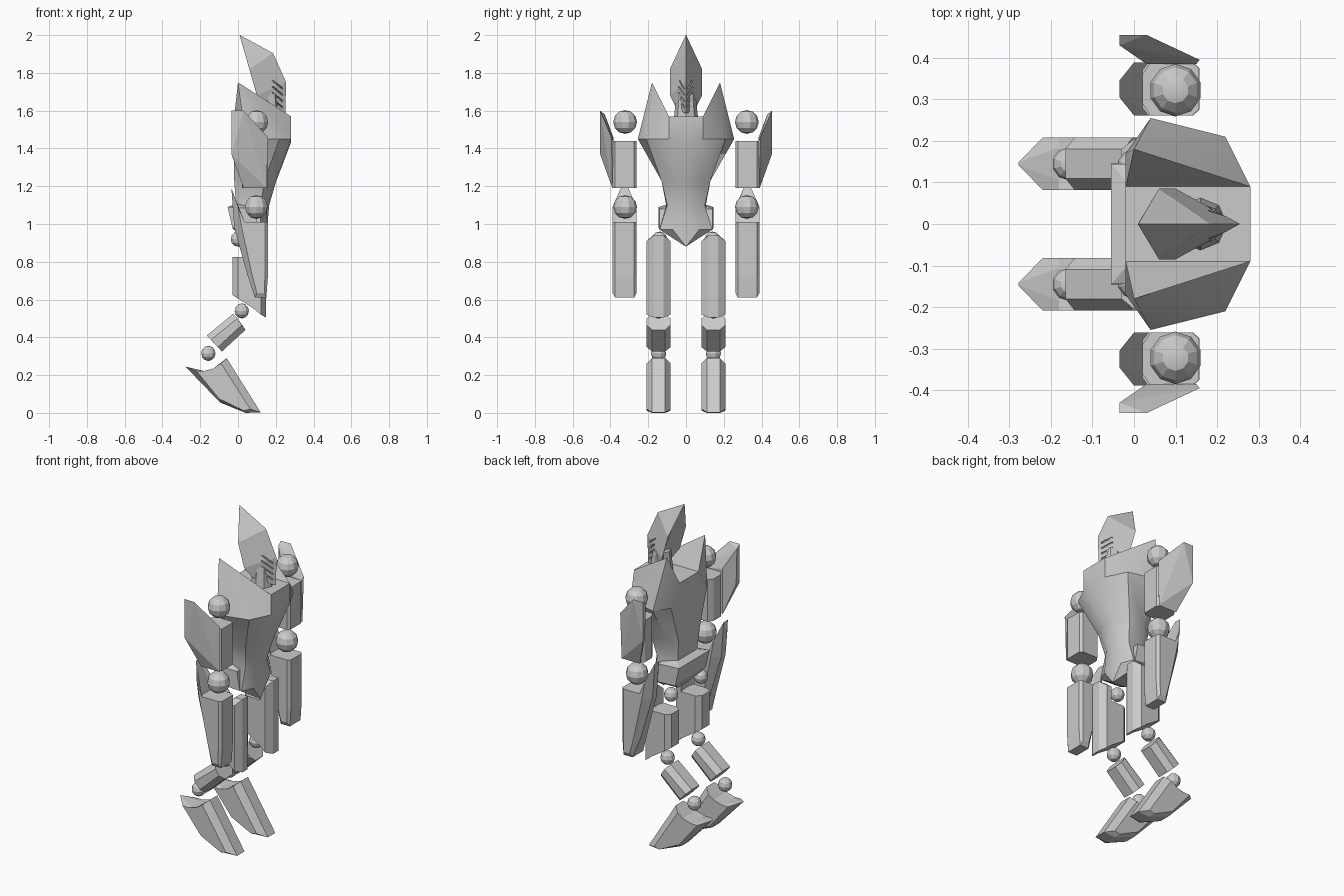
import bpy, bmesh, math
from mathutils import Vector, Matrix

if "Cube" in bpy.data.objects:
    bpy.data.objects.remove(bpy.data.objects["Cube"])


def finish(name, bm, smooth=None):
    bmesh.ops.remove_doubles(bm, verts=bm.verts, dist=0.0005)
    bmesh.ops.recalc_face_normals(bm, faces=bm.faces)
    me = bpy.data.meshes.new(name)
    bm.to_mesh(me)
    bm.free()
    ob = bpy.data.objects.new(name, me)
    bpy.context.collection.objects.link(ob)
    if smooth:
        bpy.ops.object.select_all(action='DESELECT')
        ob.select_set(True)
        bpy.context.view_layer.objects.active = ob
        bpy.ops.object.shade_smooth_by_angle(angle=math.radians(smooth))
    return ob


def skin(name, loops, smooth=None):
    """Bridge closed loops of equal length and cap both ends."""
    bm = bmesh.new()
    vs = [[bm.verts.new(p) for p in lp] for lp in loops]
    n = len(vs[0])
    for a, b in zip(vs, vs[1:]):
        for i in range(n):
            j = (i + 1) % n
            bm.faces.new((a[i], a[j], b[j], b[i]))
    bm.faces.new(vs[0])
    bm.faces.new(vs[-1])
    return finish(name, bm, smooth)


def loft(name, halves, smooth=None):
    """Half rings from front centre to back centre, mirrored in y."""
    return skin(name, [h + [(x, -y, z) for x, y, z in h[-2:0:-1]] for h in halves], smooth)


def bar(name, yc, outer, inner, w):
    """Limb piece: side outline 'inner' at full width, 'outer' (x, z, half width) in the middle."""
    skin(name, [[(x, yc - w, z) for x, z in inner],
                [(x, yc - h, z) for x, z, h in outer],
                [(x, yc + h, z) for x, z, h in outer],
                [(x, yc + w, z) for x, z in inner]])


def hull(name, pts):
    bm = bmesh.new()
    for p in pts:
        bm.verts.new(p)
    res = bmesh.ops.convex_hull(bm, input=bm.verts)
    loose = [v for v in bm.verts if not v.link_faces]
    bmesh.ops.delete(bm, geom=loose, context='VERTS')
    bmesh.ops.dissolve_limit(bm, angle_limit=0.02, verts=bm.verts, edges=bm.edges)
    return finish(name, bm)


def ball(name, loc, r):
    bm = bmesh.new()
    bmesh.ops.create_uvsphere(bm, u_segments=10, v_segments=6, radius=r,
                              matrix=Matrix.Translation(loc))
    finish(name, bm, 25)


# torso: deck, shoulder peaks, chest, waist, pointed hip front
F, f, p = (.28, 0, 1.57), (.28, .09, 1.57), (0, .18, 1.75)
b, B = (-.02, .09, 1.57), (-.02, 0, 1.57)
loft("torso", [
    [F, f, f, b, b, B],
    [F, f, p, p, b, B],
    [(.28, 0, 1.43), (.28, .09, 1.45), (.22, .21, 1.45), (.04, .255, 1.45), (-.02, .17, 1.45), (-.02, 0, 1.45)],
    [(.20, 0, 1.22), (.19, .06, 1.22), (.14, .13, 1.23), (.04, .13, 1.23), (-.02, .10, 1.23), (-.02, 0, 1.23)],
    [(.165, 0, 1.1), (.155, .05, 1.1), (.12, .10, 1.1), (.04, .105, 1.1), (-.01, .09, 1.1), (-.01, 0, 1.1)],
    [(.155, 0, .98), (.15, .07, .97), (.12, .14, .97), (.04, .12, .98), (0, .09, .98), (0, 0, .98)],
    [(.15, 0, .88), (.15, 0, .88), (.11, .06, .92), (.04, .06, .94), (.01, .05, .95), (.01, 0, .95)],
], 30)

# pelvis with rear corners
hull("pelvis", [(x, s * y, z) for s in (-1, 1) for x, y, z in
                [(-.055, .145, 1.09), (-.03, .145, .98), (.11, .14, .97), (.09, .14, 1.08),
                 (.0, .08, 1.11), (.02, .05, .92), (.11, .05, .92)]])

# neck
bm = bmesh.new()
bmesh.ops.create_cone(bm, cap_ends=True, segments=8, radius1=.065, radius2=.05, depth=.14,
                      matrix=Matrix.Translation((.16, 0, 1.62)))
finish("neck", bm)

# head: swept crest, hollow back, ridge at the front
head = loft("head", [
    [(.01, 0, 2), (.01, .001, 2), (.009, 0, 2)],
    [(.185, 0, 1.905), (.06, .085, 1.82), (.09, 0, 1.84)],
    [(.255, 0, 1.75), (.10, .085, 1.68), (.14, 0, 1.70)],
    [(.25, 0, 1.585), (.15, .045, 1.60), (.14, 0, 1.62)],
])

# vent slits cut into both cheeks
bm = bmesh.new()
for s in (-1, 1):
    for k in range(4):
        a = Vector((.238, s * .010, 1.715 - .033 * k))
        e = Vector((.185, s * .042, 1.760 - .033 * k))
        d = (e - a).normalized()
        nrm = Vector((.5, s * .86, 0))
        up = d.cross(nrm).normalized()
        nrm = up.cross(d)
        rot = Matrix((d, nrm, up)).transposed().to_4x4()
        bmesh.ops.create_cube(bm, size=1, matrix=Matrix.Translation((a + e) / 2) @ rot
                              @ Matrix.Diagonal(((e - a).length, .03, .008, 1)))
cut = finish("vent_cutter", bm)
mod = head.modifiers.new("vents", 'BOOLEAN')
mod.operation, mod.object, mod.solver = 'DIFFERENCE', cut, 'EXACT'
bpy.context.view_layer.objects.active = head
bpy.ops.object.modifier_apply(modifier="vents")
bpy.data.objects.remove(cut)

for s, side in ((-1, "right"), (1, "left")):
    ya, yl = s * .325, s * .145

    # arm
    ball(f"shoulder_ball_{side}", (.10, s * .322, 1.54), .063)
    ball(f"elbow_ball_{side}", (.097, s * .322, 1.09), .063)
    bar(f"upper_arm_{side}", ya,
        [(.02, 1.44, .035), (.155, 1.44, .05), (.155, 1.19, .05), (.02, 1.19, .035)],
        [(.04, 1.44), (.14, 1.44), (.14, 1.19), (.04, 1.19)], .064)
    hull(f"shoulder_guard_{side}", [(x, s * y, z) for x, y, z in
         [(-.035, .455, 1.60), (.03, .455, 1.60), (-.035, .455, 1.37), (.158, .395, 1.46),
          (.152, .39, 1.19), (.03, .39, 1.19), (-.035, .43, 1.58), (-.03, .43, 1.37),
          (.03, .385, 1.46), (.15, .385, 1.44)]])
    bar(f"forearm_{side}", ya,
        [(-.035, 1.19, .02), (-.02, .98, .02), (.05, .73, .03), (.09, .61, .05),
         (.15, .61, .05), (.158, .72, .05), (.158, 1.01, .05), (.02, 1.01, .045)],
        [(0, 1.09), (.02, .98), (.07, .75), (.10, .635),
         (.14, .635), (.142, .72), (.142, 1.01), (.035, 1.01)], .064)

    # leg
    ball(f"hip_ball_{side}", (0, s * .14, .92), .04)
    bar(f"thigh_plate_{side}", yl,
        [(.10, .94, .03), (.148, .94, .025), (.148, .505, .025), (.10, .54, .03)],
        [(.09, .91), (.122, .91), (.122, .52), (.09, .545)], .063)
    bar(f"thigh_{side}", yl,
        [(-.03, .825, .035), (.11, .825, .035), (.11, .535, .035), (-.03, .625, .035)],
        [(0, .825), (.11, .825), (.11, .535), (0, .605)], .06)
    ball(f"knee_ball_{side}", (.02, yl, .54), .04)
    bar(f"shin_{side}", yl,
        [(-.025, .525, .035), (.04, .44, .035), (-.085, .325, .035), (-.165, .41, .035)],
        [(-.003, .5), (.02, .465), (-.107, .348), (-.143, .387)], .063)
    ball(f"ankle_ball_{side}", (-.157, yl, .315), .04)
    bar(f"foot_{side}", yl,
        [(-.278, .245, .003), (-.18, .222, .04), (-.12, .235, .04), (-.06, .29, .035),
         (.12, .003, .035), (.04, 0, .035), (-.095, .055, .035)],
        [(-.22, .222), (-.18, .222), (-.13, .235), (-.09, .262),
         (.065, .02), (.03, .012), (-.10, .075)], .063)
